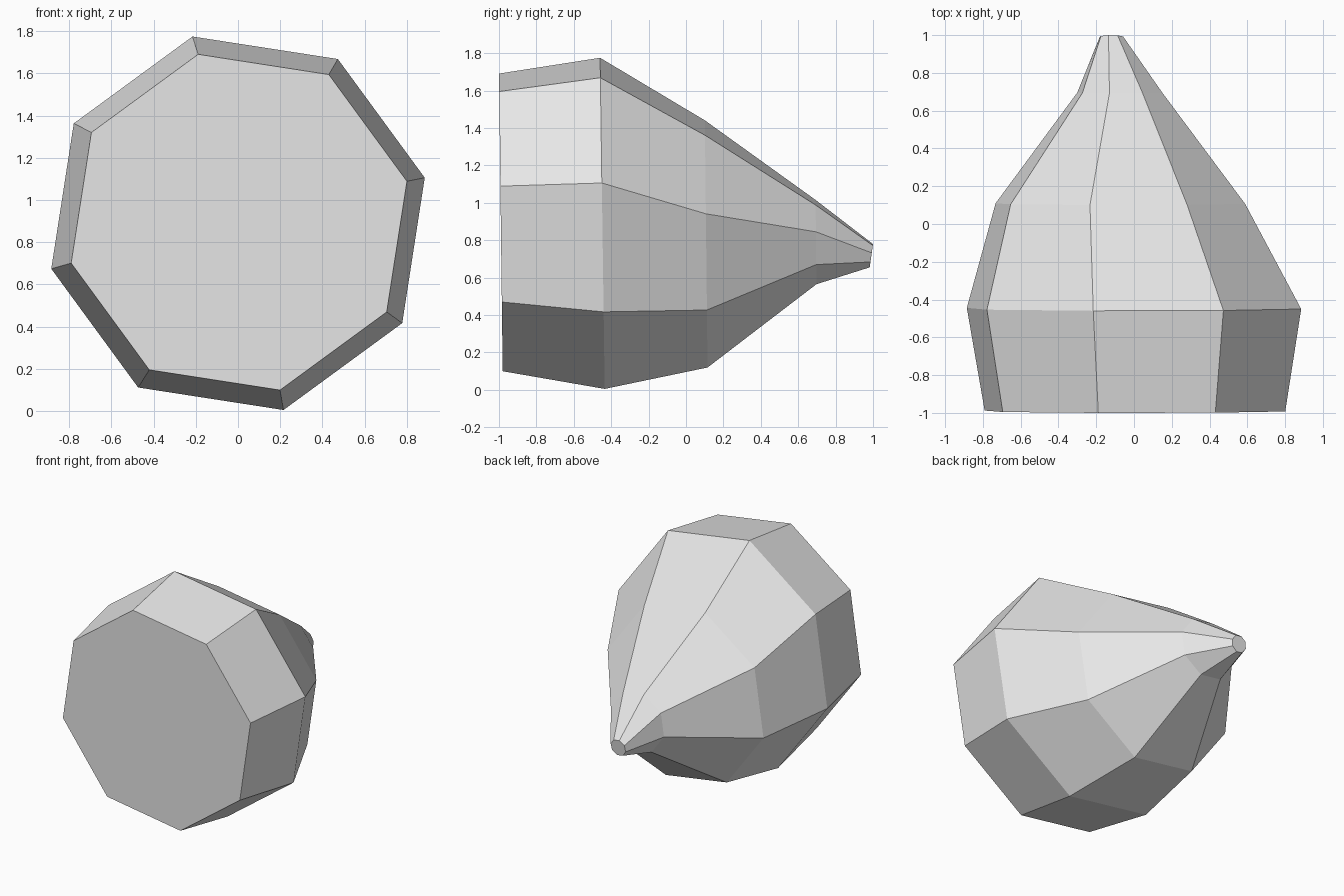
import bpy, bmesh
from math import cos, sin, pi, radians

cube = bpy.data.objects.get("Cube")
if cube:
    bpy.data.objects.remove(cube, do_unlink=True)

SIDES = 8
TWIST = radians(103.7)

# Octagonal sections, front to back: x, y, z of the centre, radius, lean in y per z
SECTIONS = [
    (0.005, -0.99, 0.895, 0.819, -0.0125),
    (0.0, -0.447, 0.89, 0.911, -0.014),
    (-0.072, 0.108, 0.78, 0.68, -0.011),
    (-0.075, 0.695, 0.79, 0.232, -0.011),
    (-0.12, 0.991, 0.717, 0.064, 0.14),
]

grey = bpy.data.materials.new("light grey")
grey.use_nodes = True
colour = (0.8, 0.8, 0.8, 1.0)
grey.diffuse_color = colour
grey.node_tree.nodes["Principled BSDF"].inputs["Base Color"].default_value = colour

# Loft the sections into one closed, tapering body
bm = bmesh.new()
rings = []
for cx, cy, cz, radius, lean in SECTIONS:
    ring = []
    for i in range(SIDES):
        a = TWIST - 2 * pi * i / SIDES
        dz = radius * sin(a)
        ring.append(bm.verts.new((cx + radius * cos(a), cy + lean * dz, cz + dz)))
    rings.append(ring)

for near, far in zip(rings, rings[1:]):
    for i in range(SIDES):
        j = (i + 1) % SIDES
        bm.faces.new((near[i], near[j], far[j], far[i]))

# Flat front base and small cap at the tip
bm.faces.new(rings[0])
bm.faces.new(rings[-1])
bmesh.ops.recalc_face_normals(bm, faces=bm.faces[:])

mesh = bpy.data.meshes.new("tapered_body")
bm.to_mesh(mesh)
bm.free()
mesh.materials.append(grey)
body = bpy.data.objects.new("tapered_body", mesh)
bpy.context.collection.objects.link(body)
